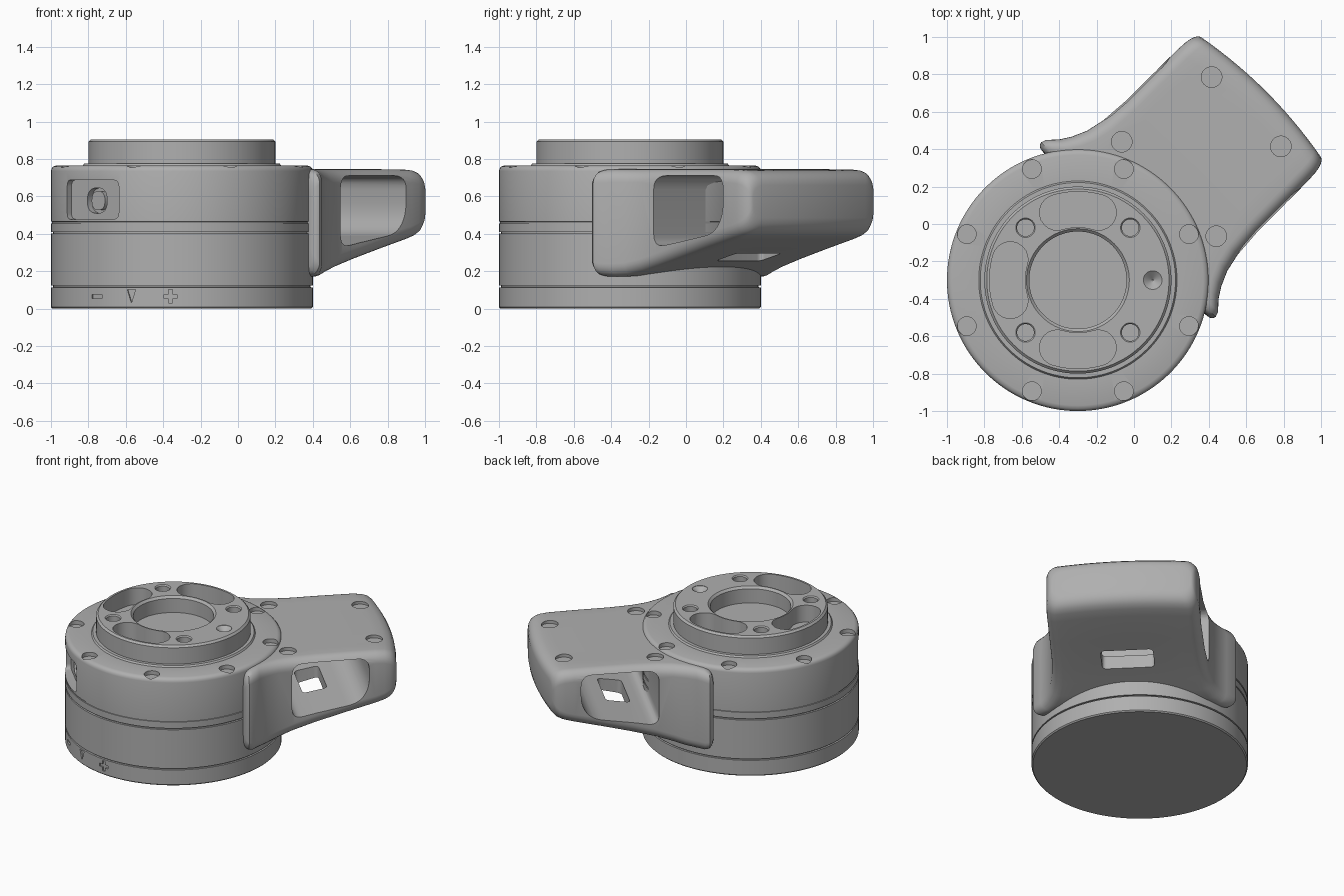
import bpy, bmesh, math
from mathutils import Matrix, Vector

cube = bpy.data.objects.get("Cube")
if cube:
    bpy.data.objects.remove(cube, do_unlink=True)

grey = bpy.data.materials.new("plain grey")
grey.use_nodes = True
grey.diffuse_color = (0.43, 0.43, 0.43, 1)
grey.node_tree.nodes["Principled BSDF"].inputs["Base Color"].default_value = grey.diffuse_color


# Everything is modelled with the handle along +x and the housing axis at the origin.
def finish_mesh(name, bm):
    bmesh.ops.recalc_face_normals(bm, faces=bm.faces)
    mesh = bpy.data.meshes.new(name)
    bm.to_mesh(mesh)
    bm.free()
    mesh.materials.append(grey)
    obj = bpy.data.objects.new(name, mesh)
    bpy.context.collection.objects.link(obj)
    return obj


def loft(bm, rings):
    rows = [[bm.verts.new(p) for p in ring] for ring in rings]
    n = len(rows[0])
    for a, b in zip(rows, rows[1:]):
        for i in range(n):
            j = (i + 1) % n
            bm.faces.new((a[i], a[j], b[j], b[i]))
    return rows


def lathe(bm, profile, x=0, y=0, steps=40):
    turn = [math.tau * i / steps for i in range(steps)]
    rows = loft(bm, [[(x + r * math.cos(t), y + r * math.sin(t), z) for t in turn]
                     for r, z in profile])
    bm.faces.new(rows[0])
    bm.faces.new(rows[-1])


def prism(bm, outline, low, high, matrix=Matrix()):
    rows = loft(bm, [[matrix @ Vector((a, b, d)) for a, b in outline] for d in (low, high)])
    bm.faces.new(rows[0])
    bm.faces.new(rows[-1])


def facing(degrees):
    # outline x runs sideways, outline y runs up, depth runs outwards
    c, s = math.cos(math.radians(degrees)), math.sin(math.radians(degrees))
    return Matrix(((-s, 0, c, 0), (c, 0, s, 0), (0, 1, 0, 0), (0, 0, 0, 1)))


def rounded(corners, radius, steps=7):
    pts = [Vector(c) for c in corners]
    out = []
    for i, p in enumerate(pts):
        ends = []
        for q in (pts[i - 1], pts[(i + 1) % len(pts)]):
            d = q - p
            ends.append(p + d.normalized() * min(radius, d.length * 0.48))
        for k in range(steps):
            t = k / (steps - 1)
            out.append(ends[0] * (1 - t) ** 2 + p * 2 * t * (1 - t) + ends[1] * t * t)
    return out


def box(w, h, z=0):
    return [(-w, z - h), (w, z - h), (w, z + h), (-w, z + h)]


def kidney(mid, degrees, spread, r, steps=10):
    pts = []
    base, half = math.radians(degrees), math.radians(spread)

    def arc(radius, start, end, cx=0, cy=0):
        for k in range(steps):
            t = start + (end - start) * k / (steps - 1)
            pts.append((cx + radius * math.cos(t), cy + radius * math.sin(t)))

    lo, hi = base - half, base + half
    arc(mid + r, lo, hi)
    arc(r, hi + 0.2, hi + math.pi - 0.2, mid * math.cos(hi), mid * math.sin(hi))
    arc(mid - r, hi, lo)
    arc(r, lo + math.pi + 0.2, lo + math.tau - 0.2, mid * math.cos(lo), mid * math.sin(lo))
    return pts


def cut(obj, cutter):
    mod = obj.modifiers.new("cut", "BOOLEAN")
    mod.operation, mod.solver, mod.object = "DIFFERENCE", "EXACT", cutter
    bpy.context.view_layer.objects.active = obj
    bpy.ops.object.modifier_apply(modifier=mod.name)


# Housing with grooves, lip and raised mounting boss
def groove(z, depth=0.012):
    return [(0.7, z - 0.005), (0.7 - depth, z - 0.004), (0.7 - depth, z + 0.004), (0.7, z + 0.005)]


bm = bmesh.new()
lathe(bm, [(0.692, 0), (0.7, 0.008)] + groove(0.118) + groove(0.405) + groove(0.46, 0.005)
      + [(0.7, 0.735), (0.697, 0.748), (0.688, 0.759), (0.67, 0.765), (0.53, 0.765),
         (0.522, 0.776), (0.5, 0.776), (0.5, 0.892), (0.487, 0.905)], steps=128)
housing = finish_mesh("housing", bm)

# Handle: sections of position, half width, bottom and top
sections = [(0.352, 0.615, 0.25, 0.67), (0.356, 0.64, 0.215, 0.7), (0.366, 0.654, 0.195, 0.722),
            (0.382, 0.66, 0.18, 0.735), (0.41, 0.65, 0.172, 0.743), (0.46, 0.603, 0.17, 0.745),
            (0.52, 0.565, 0.174, 0.745), (0.6, 0.53, 0.194, 0.745), (0.7, 0.508, 0.223, 0.745),
            (0.85, 0.497, 0.265, 0.745), (1.05, 0.496, 0.32, 0.745), (1.24, 0.495, 0.37, 0.743),
            (1.3, 0.492, 0.388, 0.738), (1.335, 0.486, 0.405, 0.727), (1.357, 0.477, 0.428, 0.71),
            (1.37, 0.467, 0.455, 0.688), (1.375, 0.455, 0.485, 0.66)]


def section(u, w, bottom, top, radius=0.07, steps=7):
    mid, half = (top + bottom) / 2, (top - bottom) / 2
    angles = [math.pi / 2 * k / (steps - 1) for k in range(steps)]
    corner = [(w - radius + radius * math.cos(a), half - radius + radius * math.sin(a)) for a in angles]
    flat = [((w - radius) * (1 - k / 6), half) for k in range(1, 12)]
    upper = corner + flat + [(-v, z) for v, z in reversed(corner)]
    outline = upper + [(v, -z) for v, z in reversed(upper)]
    bulge = 0.05 * min(1, max(0, (u - 0.75) / 0.5))
    return [(u + bulge * (1 - (v / 0.5) ** 2), v, mid + z) for v, z in outline]


bm = bmesh.new()
rows = loft(bm, [section(*s) for s in sections])
for row in (rows[0], rows[-1]):
    for i in range(len(row) // 2 - 1):
        bm.faces.new((row[i], row[i + 1], row[-2 - i], row[-1 - i]))
handle = finish_mesh("handle", bm)

# Grip opening through the handle, then the drain window in its underside
bm = bmesh.new()
grip = [(0.69, 0.325), (1.13, 0.4), (1.2, 0.5), (1.2, 0.71), (0.69, 0.71)]
prism(bm, rounded(grip, 0.075), -1, 1, facing(-90))
grip_cutter = finish_mesh("grip_cutter", bm)
bm = bmesh.new()
prism(bm, rounded([(x + 0.9, y) for x, y in box(0.08, 0.17)], 0.03), 0.1, 0.5)
window_cutter = finish_mesh("window_cutter", bm)

# Shallow round recesses shared by housing and handle
bm = bmesh.new()
for k in range(8):
    t = math.radians(22.5 + 45 * k)
    lathe(bm, [(0.05, 0.737), (0.05, 0.85)], 0.643 * math.cos(t), 0.643 * math.sin(t), 32)
for side in (1, -1):
    lathe(bm, [(0.055, 0.722), (0.055, 0.85)], 1.273, 0.262 * side, 32)
    lathe(bm, [(0.055, 0.722), (0.055, 0.85)], 0.689, 0.357 * side, 32)
recess_cutter = finish_mesh("recess_cutter", bm)

# Boss bore, slots, bolt holes, countersink and the rear port pocket
bm = bmesh.new()
lathe(bm, [(0.26, 0.79), (0.26, 0.89), (0.275, 0.905), (0.275, 1)], steps=80)
for angle in (45, 135, 225):
    prism(bm, kidney(0.378, angle, 17, 0.095), 0.785, 1)
for k in range(4):
    t = math.radians(90 * k)
    lathe(bm, [(0.045, 0.8), (0.045, 0.897), (0.052, 0.905), (0.052, 1)],
          0.396 * math.cos(t), 0.396 * math.sin(t), 32)
t = math.radians(-45)
lathe(bm, [(0.004, 0.865), (0.05, 0.903), (0.05, 1)], 0.4 * math.cos(t), 0.4 * math.sin(t), 32)
prism(bm, rounded(box(0.195, 0.105, 0.582), 0.035), 0.64, 0.8, facing(180))

# Engraved adjustment marks near the base
a, b = 0.036, 0.011
plus = [(-a, -b), (-b, -b), (-b, -a), (b, -a), (b, -b), (a, -b),
        (a, b), (b, b), (b, a), (-b, a), (-b, b), (-a, b)]
for outline, angle in ((box(0.036, b), -175.5), (plus, -140),
                       ([(0, -a), (0.024, a), (-0.024, a)], -157.7)):
    prism(bm, [(x, y + 0.065) for x, y in outline], 0.69, 0.8, facing(angle))
detail_cutter = finish_mesh("detail_cutter", bm)

# Oval port inside the pocket, with a button set into it
bm = bmesh.new()
prism(bm, rounded(box(0.075, 0.068, 0.577), 0.075), 0.605, 0.66, facing(180))
port_cutter = finish_mesh("port_cutter", bm)
bm = bmesh.new()
prism(bm, rounded(box(0.05, 0.05, 0.577), 0.05), 0.6, 0.632, facing(180))
button = finish_mesh("port_button", bm)

for cutter in (recess_cutter, detail_cutter, port_cutter):
    cut(housing, cutter)
for cutter in (grip_cutter, window_cutter, recess_cutter):
    cut(handle, cutter)
for cutter in (grip_cutter, window_cutter, recess_cutter, detail_cutter, port_cutter):
    bpy.data.objects.remove(cutter, do_unlink=True)

# Turn the parts into place and smooth the curved faces
for obj in (housing, handle, button):
    obj.data.transform(Matrix.Translation((-0.3, -0.3, 0)) @ Matrix.Rotation(math.pi / 4, 4, "Z"))
    bpy.ops.object.select_all(action="DESELECT")
    obj.select_set(True)
    bpy.context.view_layer.objects.active = obj
    bpy.ops.object.shade_smooth_by_angle(angle=math.radians(38))
